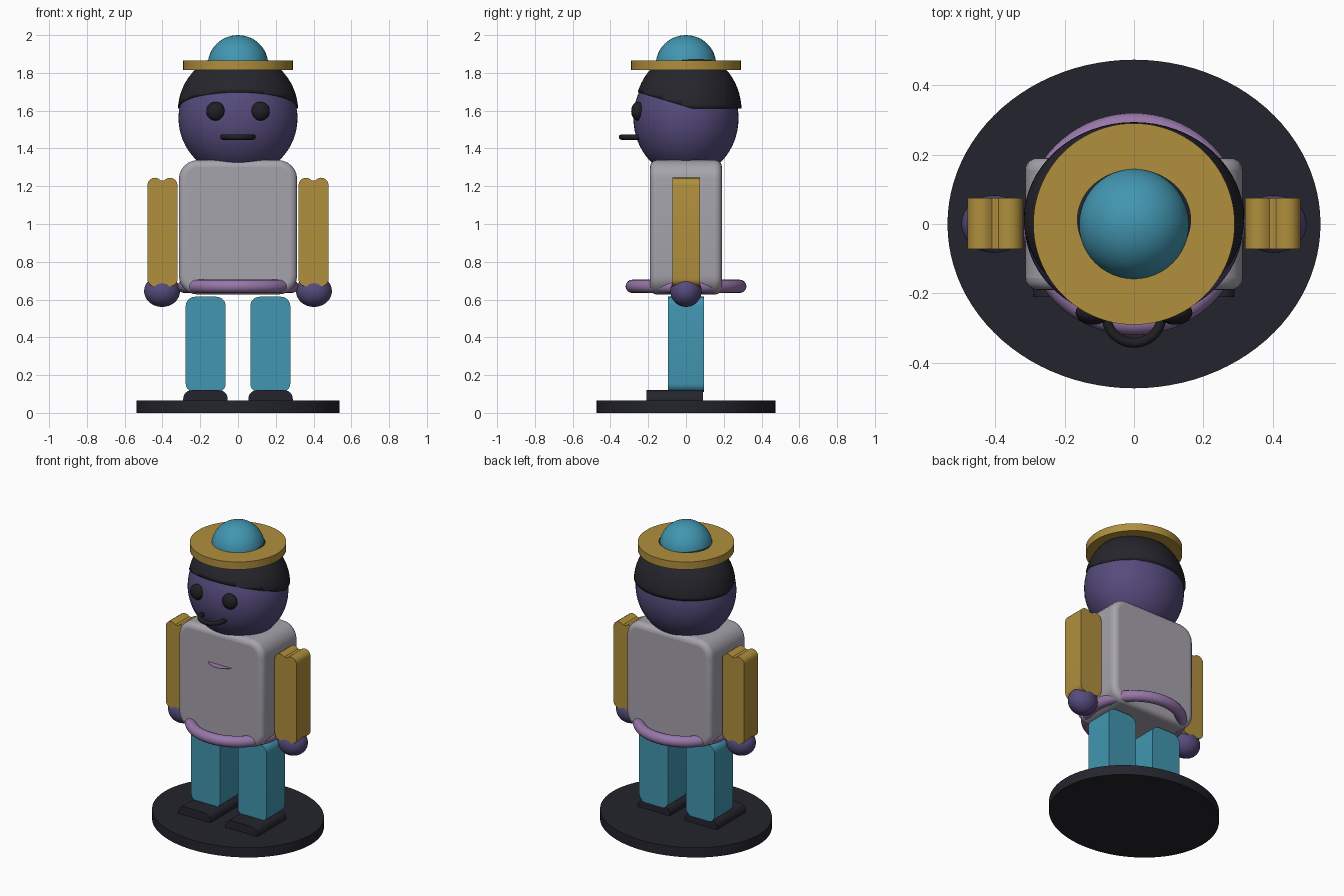
import bpy, bmesh, math
from mathutils import Vector

if "Cube" in bpy.data.objects:
    bpy.data.objects.remove(bpy.data.objects["Cube"])


def material(name, r, g, b):
    lin = [((c / 255 + 0.055) / 1.055) ** 2.4 for c in (r, g, b)]
    m = bpy.data.materials.new(name)
    m.diffuse_color = (*lin, 1)
    m.use_nodes = True
    m.node_tree.nodes["Principled BSDF"].inputs["Base Color"].default_value = m.diffuse_color
    return m


TEAL = material("teal", 66, 150, 177)
GOLD = material("gold", 176, 143, 61)
SKIN = material("deep purple", 85, 75, 124)
GREY = material("light grey", 166, 163, 172)
LILAC = material("lilac", 151, 119, 169)
DARK = material("charcoal", 36, 36, 45)
HAIR = material("hair black", 37, 37, 44)
BLACK = material("black", 31, 31, 36)


def finish(obj, name, mat, angle=35):
    obj.name = name
    obj.data.materials.append(mat)
    bpy.ops.object.select_all(action='DESELECT')
    obj.select_set(True)
    bpy.context.view_layer.objects.active = obj
    bpy.ops.object.shade_smooth_by_angle(angle=math.radians(angle))
    return obj


def apply_scale(obj, scale):
    for v in obj.data.vertices:
        v.co = Vector(a * b for a, b in zip(v.co, scale))


def ellipsoid(name, mat, loc, radii, seg=48):
    bpy.ops.mesh.primitive_uv_sphere_add(segments=seg, ring_count=seg // 2, location=loc)
    o = bpy.context.object
    apply_scale(o, radii)
    return finish(o, name, mat)


def disc(name, mat, z0, z1, rx, ry, y=0):
    bpy.ops.mesh.primitive_cylinder_add(vertices=96, radius=1, depth=z1 - z0,
                                        location=(0, y, (z0 + z1) / 2))
    o = bpy.context.object
    apply_scale(o, (rx, ry, 1))
    return finish(o, name, mat)


def ring(name, mat, loc, major, minor):
    bpy.ops.mesh.primitive_torus_add(major_radius=major, minor_radius=minor, location=loc,
                                     major_segments=72, minor_segments=16)
    return finish(bpy.context.object, name, mat)


def arc(cx, cz, r, start, end, n=6):
    return [(cx + r * math.cos(math.radians(start + (end - start) * i / n)),
             cz + r * math.sin(math.radians(start + (end - start) * i / n)))
            for i in range(n + 1)]


def top_corners(x0, x1, z1, r):
    return arc(x1 - r, z1 - r, r, 0, 90) + arc(x0 + r, z1 - r, r, 90, 180)


def bottom_corners(x0, x1, z0, r):
    return arc(x0 + r, z0 + r, r, 180, 270) + arc(x1 - r, z0 + r, r, 270, 360)


def prism(name, mat, profile, y0, y1, bevel=0):
    """Extrude a front profile (x, z) along y."""
    bm = bmesh.new()
    face = bm.faces.new([bm.verts.new((x, y0, z)) for x, z in profile])
    ext = bmesh.ops.extrude_face_region(bm, geom=[face])['geom']
    bmesh.ops.translate(bm, vec=(0, y1 - y0, 0),
                        verts=[g for g in ext if isinstance(g, bmesh.types.BMVert)])
    bmesh.ops.recalc_face_normals(bm, faces=bm.faces)
    me = bpy.data.meshes.new(name)
    bm.to_mesh(me)
    bm.free()
    o = bpy.data.objects.new(name, me)
    bpy.context.collection.objects.link(o)
    finish(o, name, mat)
    if bevel:
        b = o.modifiers.new("soft_rim", 'BEVEL')
        b.width, b.segments = bevel, 5
        b.limit_method, b.angle_limit = 'ANGLE', math.radians(60)
    return o


# Stand
disc("stand", DARK, 0, 0.065, 0.537, 0.473)

# Limbs, one set per side
for side, s in (("left", -1), ("right", 1)):
    def put(pts):
        return [(s * x, z) for x, z in pts]
    shoe = top_corners(0.055, 0.29, 0.12, 0.045) + [(0.055, 0.06), (0.29, 0.06)]
    prism(side + "_shoe", DARK, put(shoe), -0.21, 0.09)
    leg = top_corners(0.065, 0.277, 0.615, 0.05) + bottom_corners(0.065, 0.277, 0.11, 0.045)
    prism(side + "_leg", TEAL, put(leg), -0.095, 0.095)
    # Sleeve with a double-bump shoulder
    arm = (arc(0.44, 1.205, 0.04, 0, 140) + arc(0.36, 1.205, 0.04, 40, 180)
           + bottom_corners(0.32, 0.48, 0.67, 0.04))
    prism(side + "_arm", GOLD, put(arm), -0.072, 0.075)
    ellipsoid(side + "_hand", SKIN, (s * 0.402, 0, 0.645), (0.095, 0.083, 0.084))
    ellipsoid(side + "_eye", BLACK, (s * 0.118, -0.255, 1.597), (0.05, 0.035, 0.05), 32)

# Body, belt and thin chest trim
body = top_corners(-0.313, 0.313, 1.338, 0.1) + bottom_corners(-0.313, 0.313, 0.627, 0.1)
prism("torso", GREY, body, -0.19, 0.19, 0.035)
ring("belt", LILAC, (0, 0, 0.67), 0.285, 0.035)
disc("chest_trim", LILAC, 1.118, 1.12, 0.1, 0.1, -0.135)

# Head and mouth
ellipsoid("head", SKIN, (0, 0, 1.56), (0.315, 0.278, 0.31), 64)
ring("mouth", BLACK, (0, -0.262, 1.46), 0.08, 0.014)

# Hair cap: level at the back, rising toward the forehead
hair = ellipsoid("hair", HAIR, (0, 0.012, 1.6), (0.318, 0.282, 0.31), 64)
bm = bmesh.new()
bm.from_mesh(hair.data)
for normal in ((0, 0, 1), (0, 0.3, 1)):
    cut = bmesh.ops.bisect_plane(bm, geom=bm.verts[:] + bm.edges[:] + bm.faces[:],
                                 plane_co=(0, 0.02, 0.012), plane_no=normal, clear_inner=True)
bmesh.ops.holes_fill(bm, edges=[e for e in bm.edges if e.is_boundary])
bm.to_mesh(hair.data)
bm.free()

# Hat
disc("hat_brim", GOLD, 1.815, 1.865, 0.29, 0.29)
ellipsoid("hat_dome", TEAL, (0, 0, 1.842), (0.16, 0.16, 0.158))
